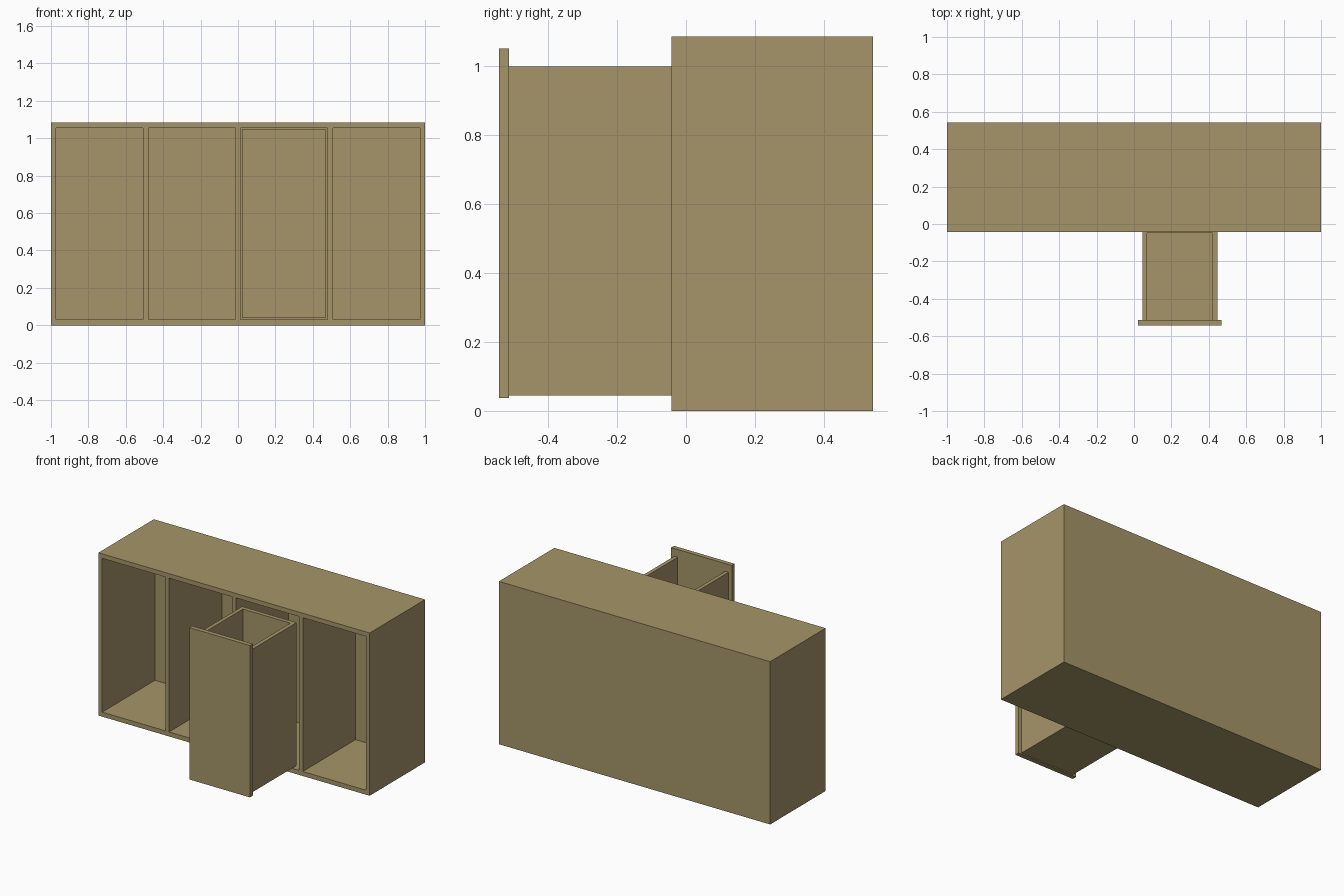
import bpy

if "Cube" in bpy.data.objects:
    bpy.data.objects.remove(bpy.data.objects["Cube"])

T = 0.028      # board thickness
H = 1.085      # cabinet height

wood = bpy.data.materials.new("wood")
wood.diffuse_color = (0.38, 0.30, 0.14, 1)
wood.use_nodes = True
wood.node_tree.nodes["Principled BSDF"].inputs["Base Color"].default_value = wood.diffuse_color


def box(name, lo, hi):
    bpy.ops.mesh.primitive_cube_add(size=1, location=[(a + b) / 2 for a, b in zip(lo, hi)])
    ob = bpy.context.object
    ob.name = name
    ob.scale = [b - a for a, b in zip(lo, hi)]
    bpy.ops.object.transform_apply(location=False, rotation=False, scale=True)
    ob.data.materials.append(wood)
    return ob


def carve(target, lo, hi):
    cutter = box("cutter", lo, hi)
    cutter.hide_render = True
    mod = target.modifiers.new("carve", 'BOOLEAN')
    mod.operation = 'DIFFERENCE'
    mod.solver = 'EXACT'
    mod.object = cutter
    bpy.context.view_layer.objects.active = target
    bpy.ops.object.modifier_apply(modifier=mod.name)
    bpy.data.objects.remove(cutter, do_unlink=True)


# Cabinet carcass with four open bays
cabinet = box("cabinet", (-1, -0.042, 0), (1, 0.542, H))
bay = (2 - 5 * T) / 4
for i in range(4):
    x = -1 + T + i * (bay + T)
    carve(cabinet, (x, -0.2, 0.03), (x + bay, 0.542 - T, H - 0.03))

# Pulled-out drawer in the third bay: open-topped tray closed by the front panel
tray = box("drawer_box", (0.045, -0.512, 0.045), (0.446, -0.02, 0.998))
carve(tray, (0.07, -0.6, 0.045 + T), (0.42, -0.048, 1.2))

# Drawer front panel
box("drawer_front", (0.021, -0.542, 0.038), (0.468, -0.512, 1.05))
